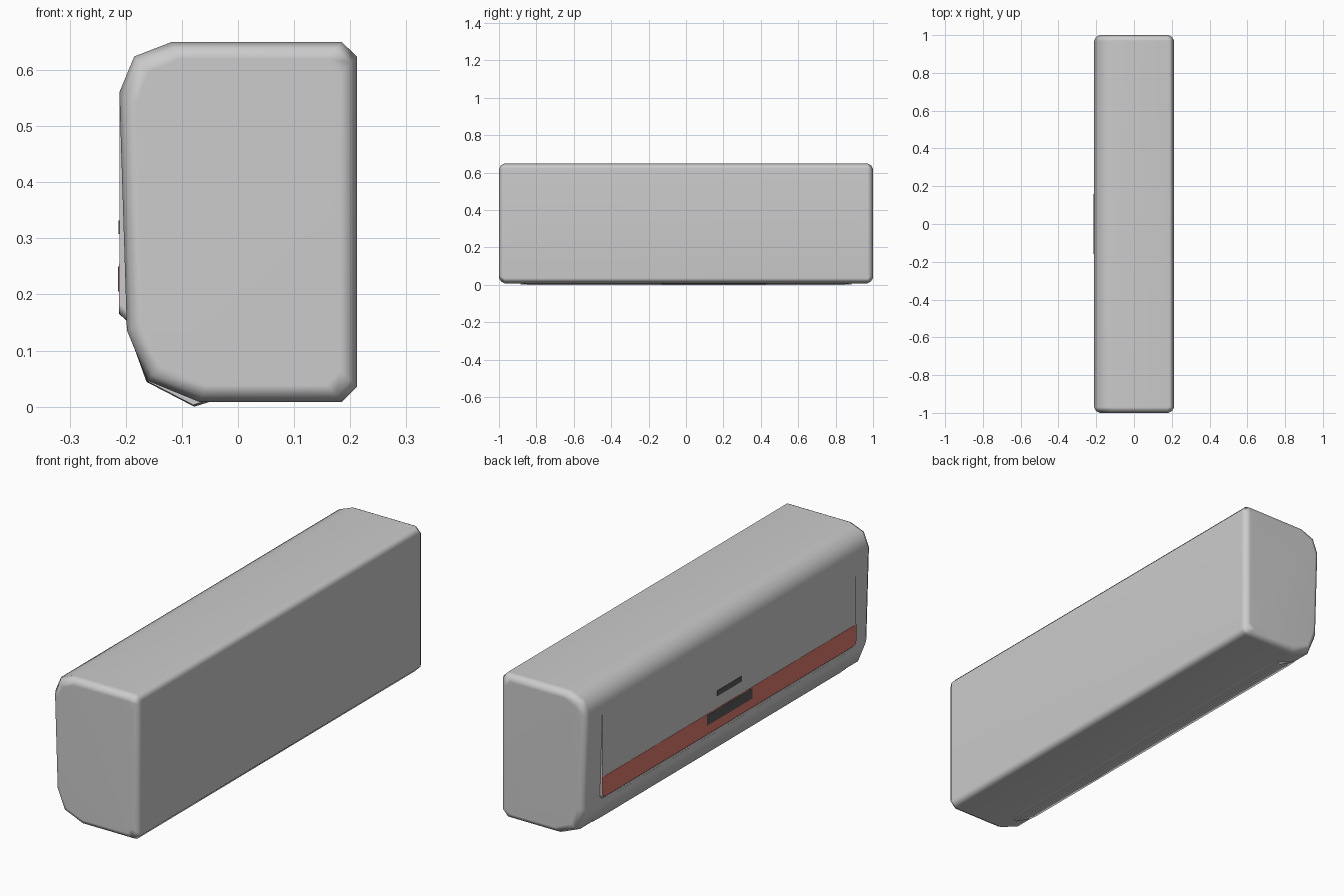
import bpy, bmesh, math

if "Cube" in bpy.data.objects:
    bpy.data.objects.remove(bpy.data.objects["Cube"])


def material(name, rgb):
    m = bpy.data.materials.new(name)
    m.diffuse_color = (*rgb, 1)
    m.use_nodes = True
    m.node_tree.nodes["Principled BSDF"].inputs["Base Color"].default_value = m.diffuse_color
    return m


def loft(name, rings, mat=None, angle=50):
    """Skin a list of equal-length point loops and cap both ends."""
    bm = bmesh.new()
    loops = [[bm.verts.new(p) for p in r] for r in rings]
    n = len(loops[0])
    for a, b in zip(loops, loops[1:]):
        for i in range(n):
            j = (i + 1) % n
            bm.faces.new((a[i], a[j], b[j], b[i]))
    bm.faces.new(loops[0])
    bm.faces.new(loops[-1])
    bmesh.ops.recalc_face_normals(bm, faces=bm.faces[:])
    me = bpy.data.meshes.new(name)
    bm.to_mesh(me)
    bm.free()
    ob = bpy.data.objects.new(name, me)
    bpy.context.collection.objects.link(ob)
    if mat:
        me.materials.append(mat)
    bpy.ops.object.select_all(action='DESELECT')
    ob.select_set(True)
    bpy.context.view_layer.objects.active = ob
    bpy.ops.object.shade_smooth_by_angle(angle=math.radians(angle))
    wn = ob.modifiers.new("weighted_normals", 'WEIGHTED_NORMAL')
    wn.keep_sharp = True
    return ob


def length_loft(name, profile, steps, **kw):
    """Run an xz profile along y; steps are (half length, inset) from middle to end."""
    xs, zs = zip(*profile)
    cx, cz = (min(xs) + max(xs)) / 2, (min(zs) + max(zs)) / 2
    hx, hz = max(xs) - cx, max(zs) - cz
    full = [(-y, d) for y, d in reversed(steps)] + list(steps)
    return loft(name, [[(cx + (x - cx) * (1 - d / hx), y, cz + (z - cz) * (1 - d / hz))
                        for x, z in profile] for y, d in full], **kw)


def plate_outline(half, z0, z1, r):
    """yz rectangle with rounded lower corners."""
    pts = [(half, z1), (-half, z1)]
    for c, start in ((-half + r, 180), (half - r, 270)):
        for k in range(6):
            a = math.radians(start + 18 * k)
            pts.append((c + r * math.cos(a), z0 + r + r * math.sin(a)))
    return pts


def plate(name, x_back, x_front, half, z0, z1, r=0.001, flare=0.0, mat=None):
    rings = [[(x, y, z) for y, z in plate_outline(half, z, z1, r)]
             for x, z in ((x_back, z0 - flare), (x_front, z0))]
    return loft(name, rings, mat, angle=30)


red = material("red_trim", (0.72, 0.2, 0.15))
dark = material("dark_display", (0.1, 0.1, 0.1))

# Main housing with stepped, softened ends
body = [(-0.118, 0.65), (0.185, 0.65), (0.2125, 0.623), (0.2125, 0.036),
        (0.185, 0.008), (-0.068, 0.008), (-0.161, 0.046), (-0.198, 0.136),
        (-0.2115, 0.56), (-0.185, 0.624)]
length_loft("housing", body, [(0.97, 0), (0.99, 0.011), (1.0, 0.03)])

# Front panel, upright against the slightly sloping housing
plate("front_panel", -0.195, -0.2115, 0.885, 0.165, 0.56, r=0.02, flare=0.015)

# Coloured trim along the panel's lower edge
plate("trim_strip", -0.205, -0.2125, 0.885, 0.165, 0.255, r=0.02, mat=red)

# Display windows
plate("display_window", -0.205, -0.2135, 0.158, 0.205, 0.25, mat=dark)
plate("indicator_window", -0.205, -0.2130, 0.085, 0.308, 0.332, mat=dark)

# Air outlet flap wrapping the lower front edge
flap = [(-0.1985, 0.142), (-0.163, 0.044), (-0.078, 0.0), (-0.052, 0.008),
        (-0.06, 0.02), (-0.15, 0.058), (-0.185, 0.142)]
length_loft("outlet_flap", flap, [(0.84, 0), (0.885, 0.003)])
